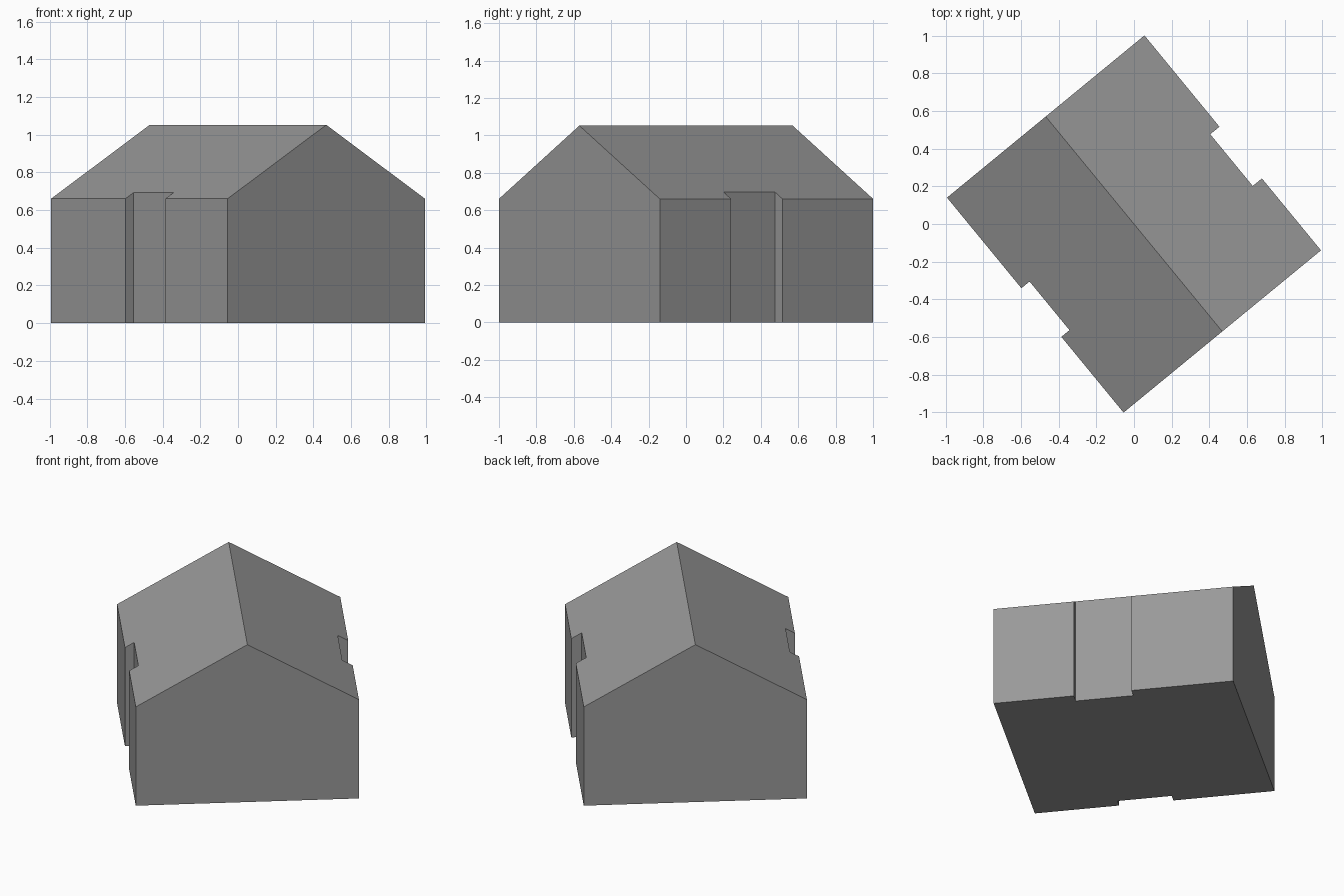
import bpy
import bmesh
from math import radians
from mathutils import Matrix

cube = bpy.data.objects.get("Cube")
if cube:
    bpy.data.objects.remove(cube)

HALF_WIDTH, HALF_LENGTH = 0.678, 0.738
EAVE, RIDGE = 0.66, 1.052

# Plain grey for walls and roof
grey = bpy.data.materials.new("neutral_grey")
grey.use_nodes = True
colour = (0.318, 0.318, 0.318, 1)
grey.diffuse_color = colour
grey.node_tree.nodes["Principled BSDF"].inputs["Base Color"].default_value = colour


def roof_height(x):
    return RIDGE - (RIDGE - EAVE) * abs(x) / HALF_WIDTH


def long_wall(side, start, end, depth):
    """Footprint of one eave wall with its recessed bay, from front to back."""
    outer, inner = side * HALF_WIDTH, side * (HALF_WIDTH - depth)
    return [(outer, -HALF_LENGTH), (outer, start), (inner, start),
            (inner, end), (outer, end), (outer, HALF_LENGTH)]


# Footprint with a point under each end of the ridge
right_wall = long_wall(-1, -0.218, 0.116, 0.056)
left_wall = long_wall(1, -0.244, 0.111, 0.063)
footprint = ([(0, -HALF_LENGTH)] + left_wall
             + [(0, HALF_LENGTH)] + right_wall[::-1])

# Raise the footprint to the roof planes and fold the top along the ridge
bm = bmesh.new()
floor = bm.faces.new([bm.verts.new((x, y, 0)) for x, y in footprint])
raised = bmesh.ops.extrude_face_region(bm, geom=[floor], use_keep_orig=True)
top = [v for v in raised["geom"] if isinstance(v, bmesh.types.BMVert)]
roof = next(f for f in raised["geom"] if isinstance(f, bmesh.types.BMFace))
ridge_ends = [v for v in top if abs(v.co.x) < 1e-5]
bmesh.utils.face_split(roof, *ridge_ends)
for v in top:
    v.co.z = roof_height(v.co.x)

# Merge the two halves of each gable wall into one face
bmesh.ops.recalc_face_normals(bm, faces=bm.faces[:])
bm.normal_update()
gable_seams = [e for e in bm.edges
               if all(abs(v.co.x) < 1e-5 for v in e.verts)
               and abs(e.verts[0].co.z - e.verts[1].co.z) > EAVE]
bmesh.ops.dissolve_edges(bm, edges=gable_seams, use_verts=False)

# Turn the building to its diagonal stance
bmesh.ops.transform(bm, matrix=Matrix.Rotation(radians(39.4), 4, "Z"), verts=bm.verts[:])
bm.normal_update()

mesh = bpy.data.meshes.new("gabled_building")
bm.to_mesh(mesh)
bm.free()
mesh.materials.append(grey)
building = bpy.data.objects.new("gabled_building", mesh)
bpy.context.collection.objects.link(building)
